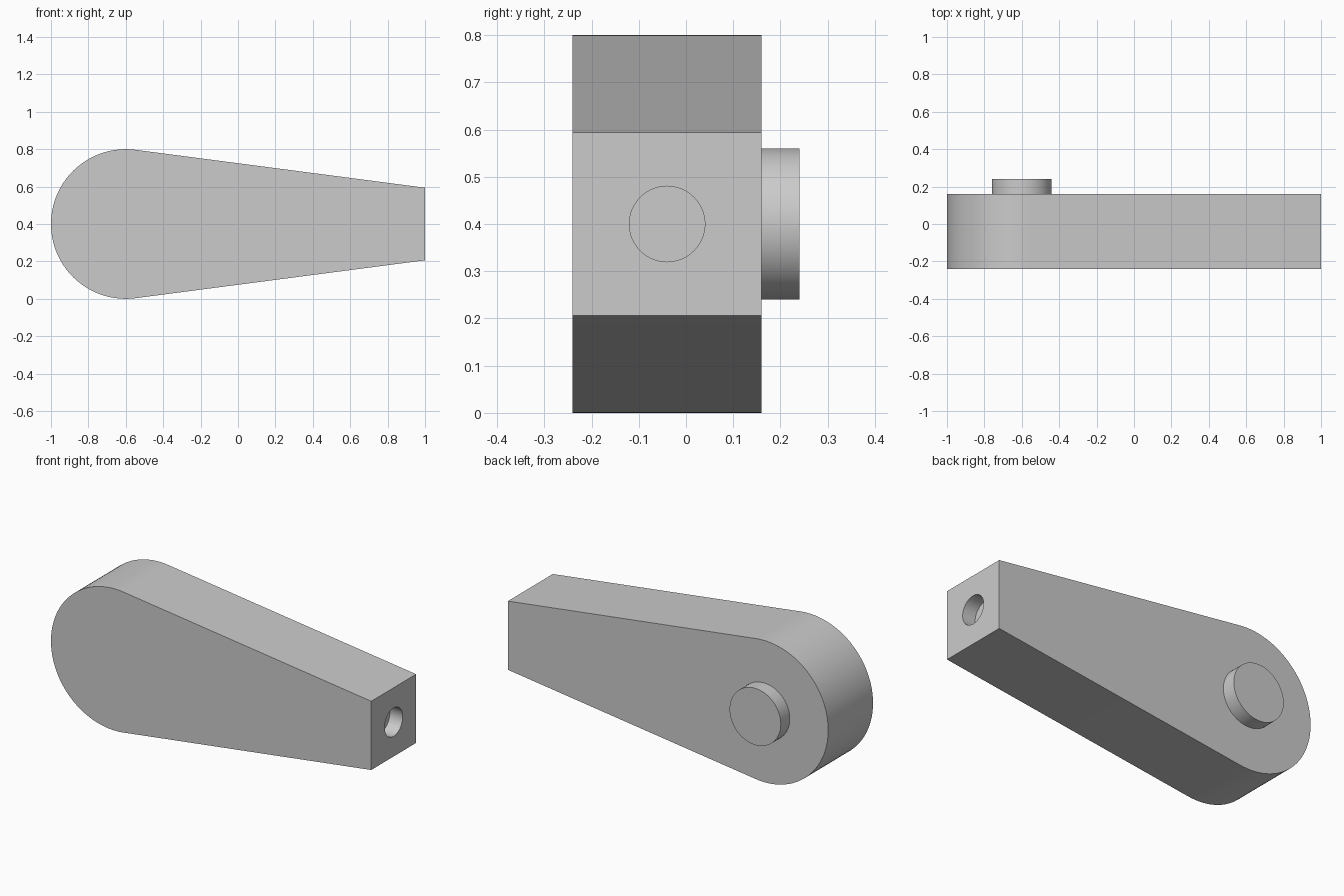
import bpy, bmesh, math

if "Cube" in bpy.data.objects:
    bpy.data.objects.remove(bpy.data.objects["Cube"], do_unlink=True)

grey = bpy.data.materials.new("plain grey")
grey.use_nodes = True
colour = (0.6, 0.6, 0.6, 1)
grey.diffuse_color = colour
grey.node_tree.nodes["Principled BSDF"].inputs["Base Color"].default_value = colour

PIVOT_X, MID_Z, RADIUS = -0.6, 0.4, 0.4
FRONT, BACK = -0.24, 0.16
TIP_HALF = 0.194


def extrude_profile(name, points, y0, y1):
    """Solid from an x-z outline extruded along y."""
    bm = bmesh.new()
    face = bm.faces.new([bm.verts.new((x, y0, z)) for x, z in points])
    result = bmesh.ops.extrude_face_region(bm, geom=[face])
    moved = [v for v in result["geom"] if isinstance(v, bmesh.types.BMVert)]
    bmesh.ops.translate(bm, verts=moved, vec=(0, y1 - y0, 0))
    bmesh.ops.recalc_face_normals(bm, faces=bm.faces)
    mesh = bpy.data.meshes.new(name)
    bm.to_mesh(mesh)
    bm.free()
    mesh.materials.append(grey)
    obj = bpy.data.objects.new(name, mesh)
    bpy.context.collection.objects.link(obj)
    return obj


def arc(radius, start, end, steps):
    angles = [start + (end - start) * i / steps for i in range(steps + 1)]
    return [(PIVOT_X + radius * math.cos(a), MID_Z + radius * math.sin(a)) for a in angles]


def smooth(obj):
    bpy.ops.object.select_all(action="DESELECT")
    obj.select_set(True)
    bpy.context.view_layer.objects.active = obj
    bpy.ops.object.shade_smooth_by_angle(angle=math.radians(30))


# Tapered arm: round end with tangent sides running to a flat tip
tangent = math.radians(82.5)
outline = arc(RADIUS, tangent, 2 * math.pi - tangent, 64)
outline += [(1, MID_Z - TIP_HALF), (1, MID_Z + TIP_HALF)]
arm = extrude_profile("tapered_arm", outline, FRONT, BACK)

# Blind round socket in the tip
bpy.ops.mesh.primitive_cylinder_add(vertices=64, radius=0.08, depth=0.16,
                                    location=(1, (FRONT + BACK) / 2, MID_Z),
                                    rotation=(0, math.pi / 2, 0))
cutter = bpy.context.object
cutter.name = "socket_cutter"
cutter.data.materials.append(grey)
cutter.hide_render = True
cutter.hide_viewport = True
cut = arm.modifiers.new("socket", "BOOLEAN")
cut.operation = "DIFFERENCE"
cut.solver = "EXACT"
cut.object = cutter

# Apply the cut and drop the helper
bpy.context.view_layer.objects.active = arm
bpy.ops.object.modifier_apply(modifier=cut.name)
bpy.data.objects.remove(cutter, do_unlink=True)
smooth(arm)

# Pivot pin on the back
pin = extrude_profile("pivot_pin", arc(0.16, 0, 2 * math.pi, 64)[:-1], BACK, 0.24)
smooth(pin)
